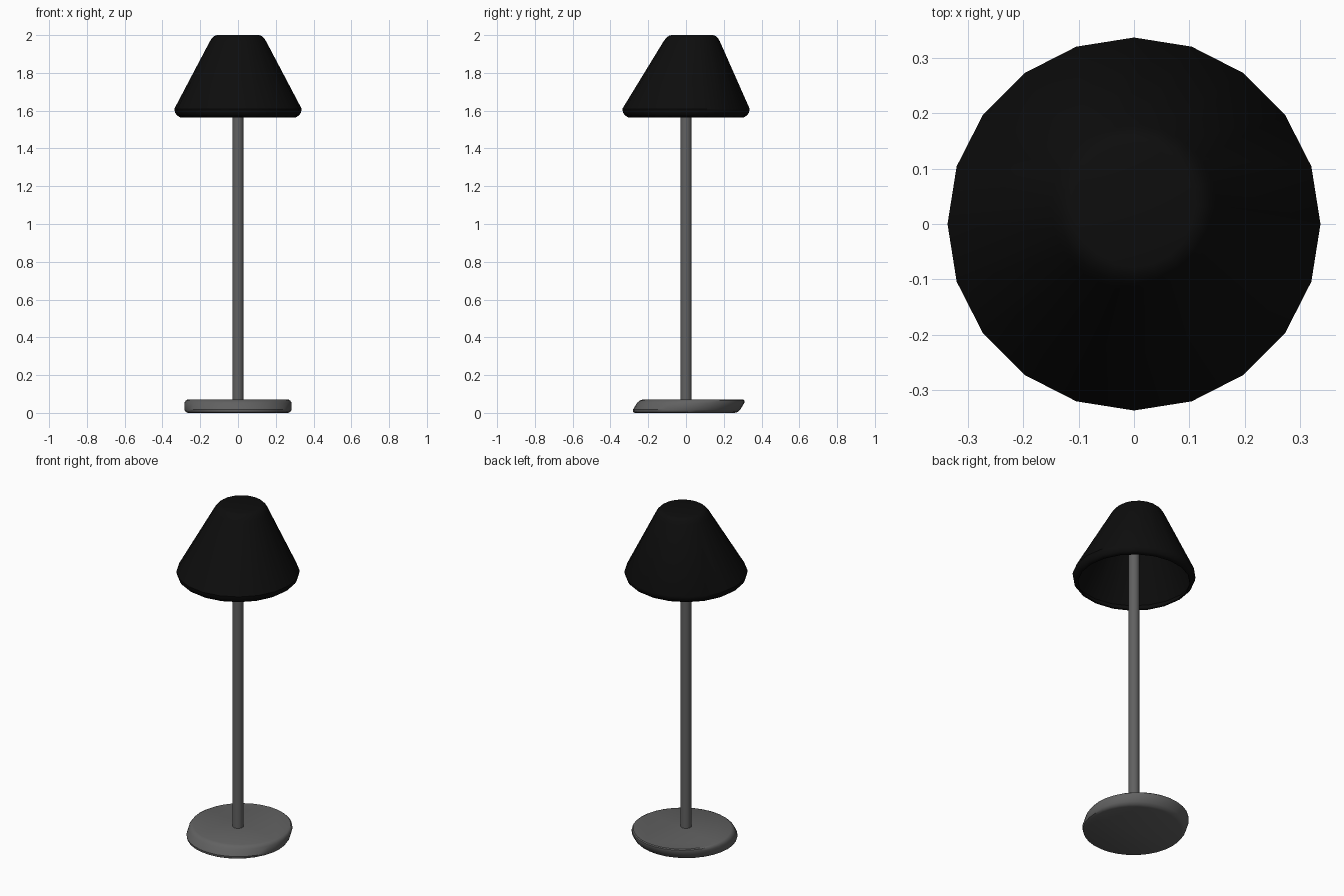
import bpy, bmesh
from math import cos, sin, tau, radians

cube = bpy.data.objects.get("Cube")
if cube:
    bpy.data.objects.remove(cube, do_unlink=True)


def make_material(name, value):
    mat = bpy.data.materials.new(name)
    mat.use_nodes = True
    colour = (value, value, value, 1)
    mat.diffuse_color = colour
    bsdf = mat.node_tree.nodes["Principled BSDF"]
    bsdf.inputs["Base Color"].default_value = colour
    return mat


def loft(name, rings, sides, mat, cap_bottom=True, angle=35):
    """Stack circular rings given as (height, radius, y centre)."""
    bm = bmesh.new()
    loops = []
    for z, r, cy in rings:
        loops.append([bm.verts.new((r * cos(tau * i / sides), cy + r * sin(tau * i / sides), z))
                      for i in range(sides)])
    for low, high in zip(loops, loops[1:]):
        for i in range(sides):
            j = (i + 1) % sides
            bm.faces.new((low[i], low[j], high[j], high[i]))
    bm.faces.new(loops[-1])
    if cap_bottom:
        bm.faces.new(loops[0][::-1])
    mesh = bpy.data.meshes.new(name)
    bm.to_mesh(mesh)
    bm.free()
    mesh.materials.append(mat)
    obj = bpy.data.objects.new(name, mesh)
    bpy.context.collection.objects.link(obj)
    bpy.ops.object.select_all(action="DESELECT")
    obj.select_set(True)
    bpy.context.view_layer.objects.active = obj
    bpy.ops.object.shade_smooth_by_angle(angle=radians(angle))
    return obj


grey = make_material("grey metal", 0.12)
black = make_material("black shade", 0.004)

# Slanted disc foot with softened edges
loft("base", [(0, 0.265, -0.007), (0.005, 0.277, -0.003), (0.017, 0.284, 0.003),
              (0.053, 0.284, 0.025), (0.065, 0.277, 0.032), (0.07, 0.268, 0.036)], 32, grey)

# Upright pole
loft("pole", [(0.06, 0.03, 0), (1.95, 0.03, 0)], 20, grey)

# Open shade, its crown leaning backward and its rim curling in
shade = loft("shade", [(1.565, 0.308, 0), (1.578, 0.326, 0), (1.592, 0.334, 0),
                       (1.61, 0.337, 0), (1.965, 0.15, 0.03), (1.984, 0.138, 0.032),
                       (1.996, 0.124, 0.033), (2.0, 0.11, 0.033)],
             20, black, cap_bottom=False)
wall = shade.modifiers.new("wall", "SOLIDIFY")
wall.thickness = 0.006
wall.offset = -1
